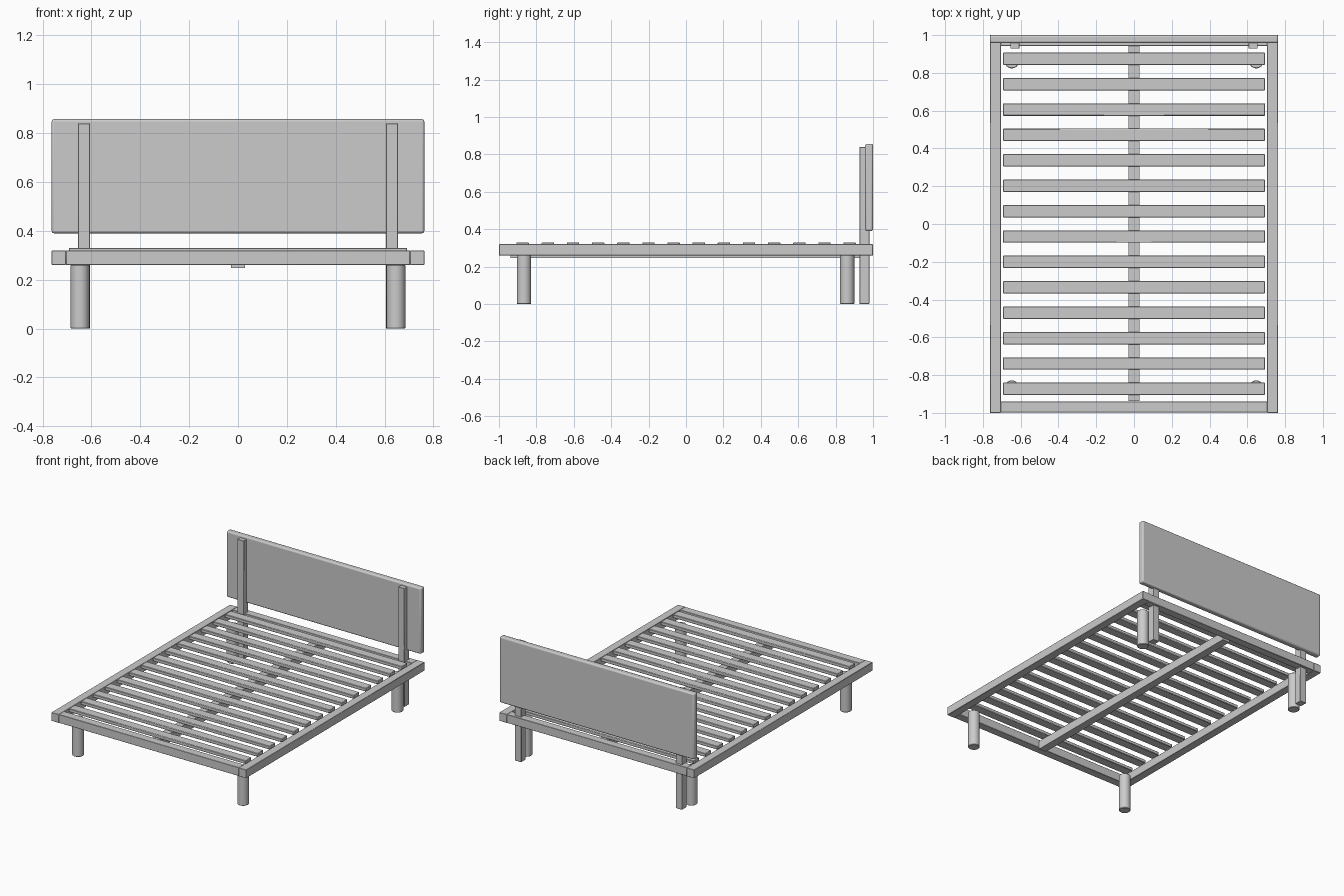
import bpy

if "Cube" in bpy.data.objects:
    bpy.data.objects.remove(bpy.data.objects["Cube"])


def bevel(obj, width, segments):
    m = obj.modifiers.new("edge_round", 'BEVEL')
    m.width = width
    m.segments = segments
    m.limit_method = 'ANGLE'


def box(name, x, y, z, width=0.0, segments=1):
    """Box from (min, max) ranges on each axis."""
    bpy.ops.mesh.primitive_cube_add(
        size=1, location=[(a + b) / 2 for a, b in (x, y, z)])
    obj = bpy.context.object
    obj.name = name
    obj.scale = [b - a for a, b in (x, y, z)]
    bpy.ops.object.transform_apply(location=False, rotation=False, scale=True)
    if width:
        bevel(obj, width, segments)
        bpy.ops.object.shade_smooth_by_angle()
    return obj


def mirrored(side, a, b):
    return tuple(sorted((side * a, side * b)))


RAIL_Z = (0.26, 0.32)

# Outer frame
for side, label in ((-1, "left"), (1, "right")):
    box(f"{label}_side_rail", mirrored(side, 0.705, 0.763), (-1, 1), RAIL_Z, 0.002)
box("foot_rail", (-0.705, 0.705), (-0.998, -0.94), RAIL_Z, 0.002)
box("head_rail", (-0.705, 0.705), (0.942, 0.998), RAIL_Z, 0.002)

# Centre support beam under the slats
box("centre_beam", (-0.028, 0.028), (-0.937, 0.942), (0.247, 0.306))

# Slats
COUNT = 14
for i in range(COUNT):
    y = -0.873 + i * (0.875 + 0.873) / (COUNT - 1)
    box(f"slat_{i + 1}", (-0.693, 0.693), (y - 0.033, y + 0.033),
        (0.306, 0.33), 0.003)

# Round legs
for side, label in ((-1, "left"), (1, "right")):
    for y, end in ((-0.866, "front"), (0.862, "rear")):
        bpy.ops.mesh.primitive_cylinder_add(
            vertices=32, radius=0.038, depth=0.262, location=(side * 0.647, y, 0.131))
        leg = bpy.context.object
        leg.name = f"{end}_{label}_leg"
        bevel(leg, 0.003, 1)
        bpy.ops.object.shade_smooth_by_angle()

# Headboard posts, reaching from the floor up the panel's front
for side, label in ((-1, "left"), (1, "right")):
    box(f"{label}_headboard_post", mirrored(side, 0.606, 0.655),
        (0.928, 0.98), (0, 0.84), 0.002)

# Headboard panel with softened edges
box("headboard_panel", (-0.763, 0.763), (0.958, 1.0), (0.39, 0.857), 0.01, 3)
